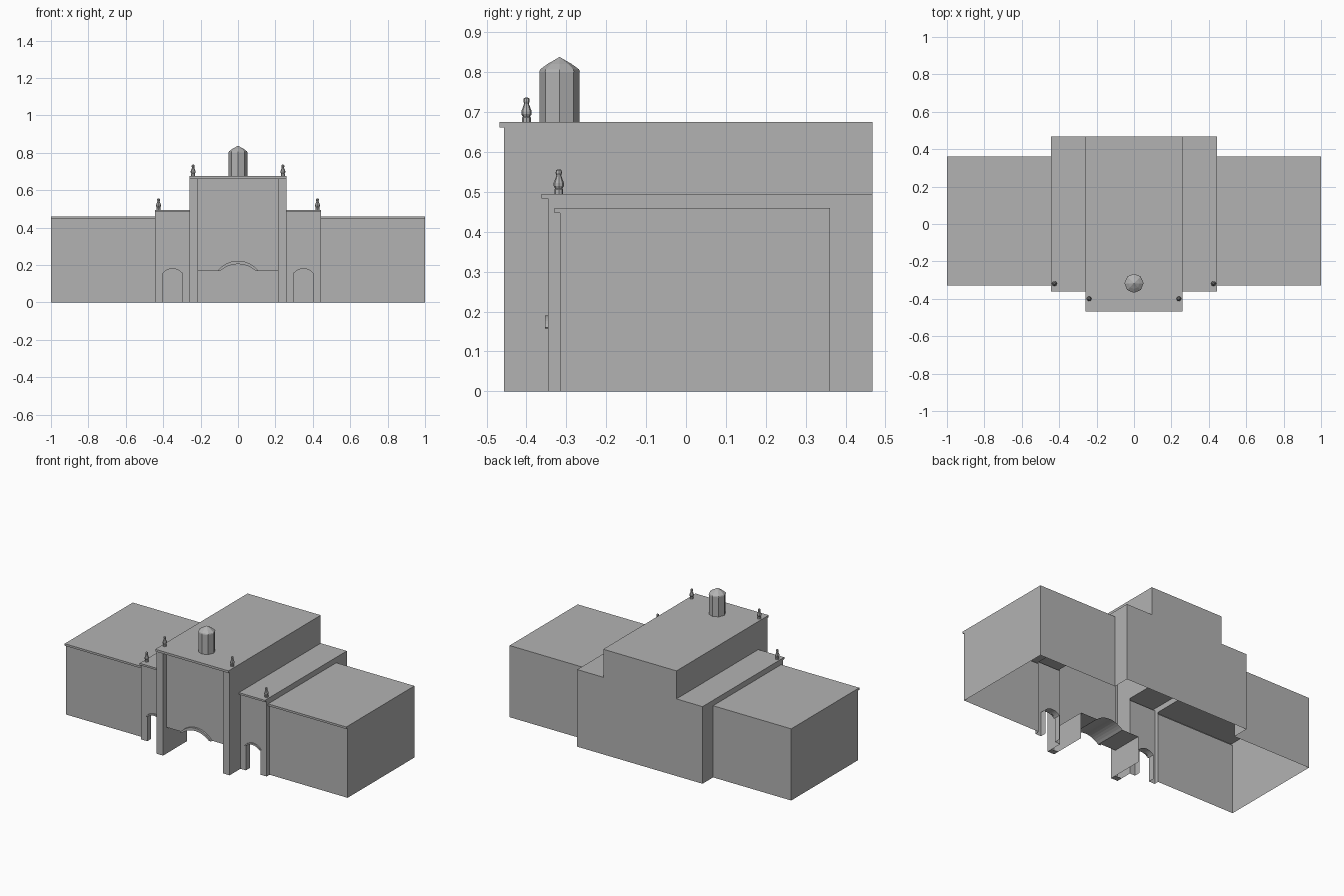
import bpy, bmesh, math

if "Cube" in bpy.data.objects:
    bpy.data.objects.remove(bpy.data.objects["Cube"])

# Mid-dark grey stone used on every part
stone = bpy.data.materials.new("stone")
stone.diffuse_color = (0.45, 0.45, 0.45, 1)
stone.use_nodes = True
stone.node_tree.nodes["Principled BSDF"].inputs["Base Color"].default_value = stone.diffuse_color


def make(name, polys):
    """Mesh object from a list of polygons, welded, normals made consistent."""
    bm = bmesh.new()
    for p in polys:
        bm.faces.new([bm.verts.new(c) for c in p])
    bmesh.ops.remove_doubles(bm, verts=bm.verts, dist=0.0003)
    bmesh.ops.recalc_face_normals(bm, faces=bm.faces)
    me = bpy.data.meshes.new(name)
    bm.to_mesh(me)
    bm.free()
    me.materials.append(stone)
    ob = bpy.data.objects.new(name, me)
    bpy.context.collection.objects.link(ob)
    return ob


def along_y(pts, y0, y1):
    """Strip of quads: an x-z line swept along y."""
    return [[(a[0], y0, a[1]), (b[0], y0, b[1]), (b[0], y1, b[1]), (a[0], y1, a[1])]
            for a, b in zip(pts, pts[1:])]


def along_x(pts, x0, x1):
    """Strip of quads: a y-z line swept along x."""
    return [[(x0, *a), (x0, *b), (x1, *b), (x1, *a)] for a, b in zip(pts, pts[1:])]


def front(pts, y):
    return [(x, y, z) for x, z in pts]


def side(x, y0, y1, z0, z1):
    return [(x, y0, z0), (x, y1, z0), (x, y1, z1), (x, y0, z1)]


def rect(x0, x1, z0, z1):
    return [(x0, z0), (x1, z0), (x1, z1), (x0, z1)]


def arc(cx, half, z0, rise, n=12):
    """Segmental arch from left to right."""
    r = (half * half + rise * rise) / (2 * rise)
    a = math.asin(half / r)
    return [(cx + r * math.sin(-a + 2 * a * i / n),
             z0 + rise - r + r * math.cos(-a + 2 * a * i / n)) for i in range(n + 1)]


def roof(x0, x1, wall, lip, back, z, drop):
    """Front cornice, flat roof and back wall in one sweep, with cornice ends."""
    polys = along_x([(wall, z - drop), (lip, z - drop), (lip, z), (back, z), (back, 0)], x0, x1)
    return polys + [side(x, lip, wall, z - drop, z) for x in (x0, x1)]


def hood(name, outer, inner, y0, y1):
    """Raised arch moulding."""
    polys = along_y(outer, y0, y1) + along_y(inner, y0, y1)
    for i in range(len(outer) - 1):
        polys.append(front([outer[i], outer[i + 1], inner[i + 1], inner[i]], y0))
    for i in (0, -1):
        polys += along_y([outer[i], inner[i]], y0, y1)
    make(name, polys)


def turned(name, profile, n, x, y, z):
    """Faceted revolved part from (radius, height) pairs."""
    rings = [[(x + r * math.cos(2 * math.pi * i / n), y + r * math.sin(2 * math.pi * i / n), z + h)
              for i in range(n)] for r, h in profile]
    polys = [[a[i], a[(i + 1) % n], b[(i + 1) % n], b[i]]
             for a, b in zip(rings, rings[1:]) for i in range(n)]
    polys.append(rings[-1])
    make(name, polys)


XC, XP, XB = 0.26, 0.213, 0.445          # centre block, portal, side bay half widths
YC, YB, YW = -0.456, -0.346, -0.316      # front wall planes
YPANEL, YJAMB = -0.42, -0.215
YR, YWR = 0.468, 0.361                   # back wall planes

# Tall centre block: roof, upper and front side walls
centre = roof(-XC, XC, YC, -0.468, YR, 0.675, 0.014)
for s in (-1, 1):
    centre += [side(s * XC, YC, YB, 0, 0.675), side(s * XC, YB, YR, 0.495, 0.675)]
make("centre_block", centre)

# Portal: piers, recessed panel with arched opening, jambs and soffit
opening = [(-XP, 0.168)] + arc(0, 0.095, 0.168, 0.037) + [(XP, 0.168)]
portal = [front(opening + [(XP, 0.661), (-XP, 0.661)], YPANEL)]
portal += along_y(opening, YPANEL, YJAMB)
portal.append([(-XP, YC, 0.661), (XP, YC, 0.661), (XP, YPANEL, 0.661), (-XP, YPANEL, 0.661)])
for s in (-1, 1):
    portal += [front(rect(s * XP, s * XC, 0, 0.661), YC),
               side(s * XP, YC, YPANEL, 0, 0.661),
               side(s * XP, YPANEL, YJAMB, 0, 0.168)]
    portal += along_y([(s * XP, 0), (s * XC, 0)], YC, YPANEL)
make("portal", portal)
hood("portal_hood", arc(0, 0.11, 0.168, 0.055), arc(0, 0.095, 0.168, 0.037), YPANEL - 0.012, YPANEL)

for s, tag in ((-1, "left"), (1, "right")):
    # Side bay with arched doorway
    cx = s * 0.35
    door = [(cx - 0.052, 0)] + arc(cx, 0.052, 0.158, 0.022) + [(cx + 0.052, 0)]
    lo, hi = sorted((s * XC, s * XB))
    bay = roof(lo, hi, YB, -0.362, YR, 0.495, 0.012)
    bay.append(front([(lo, 0)] + door + [(hi, 0), (hi, 0.483), (lo, 0.483)], YB))
    bay += along_y(door, YB, YB + 0.04)
    bay += [side(s * XB, YB, YW, 0, 0.495), side(s * XB, YW, YWR, 0.46, 0.495),
            side(s * XB, YWR, YR, 0, 0.495)]
    make(tag + "_bay", bay)
    hood(tag + "_door_hood", arc(cx, 0.058, 0.16, 0.03), arc(cx, 0.05, 0.158, 0.022), YB - 0.008, YB)

    # Low outer wing
    lo, hi = sorted((s * XB, s * 1.0))
    wing = roof(lo, hi, YW, -0.33, YWR, 0.46, 0.013)
    wing += [front(rect(lo, hi, 0, 0.447), YW), side(s * 1.0, YW, YWR, 0, 0.46)]
    make(tag + "_wing", wing)

    # Finials on bay and centre roof
    finial = [(0.011, 0), (0.011, 0.011), (0.009, 0.013), (0.013, 0.02), (0.013, 0.027),
              (0.007, 0.043), (0.006, 0.047), (0.008, 0.052), (0.007, 0.059), (0.003, 0.062)]
    turned(tag + "_bay_finial", finial, 8, s * 0.425, -0.319, 0.495)
    turned(tag + "_centre_finial", finial, 8, s * 0.24, -0.4, 0.675)

# Eight-sided roof turret with a pointed cap
turned("turret", [(0.05, 0), (0.05, 0.126), (0.051, 0.126), (0.049, 0.132), (0.03, 0.146),
                  (0.014, 0.155), (0.001, 0.163)], 8, 0, -0.317, 0.675)
